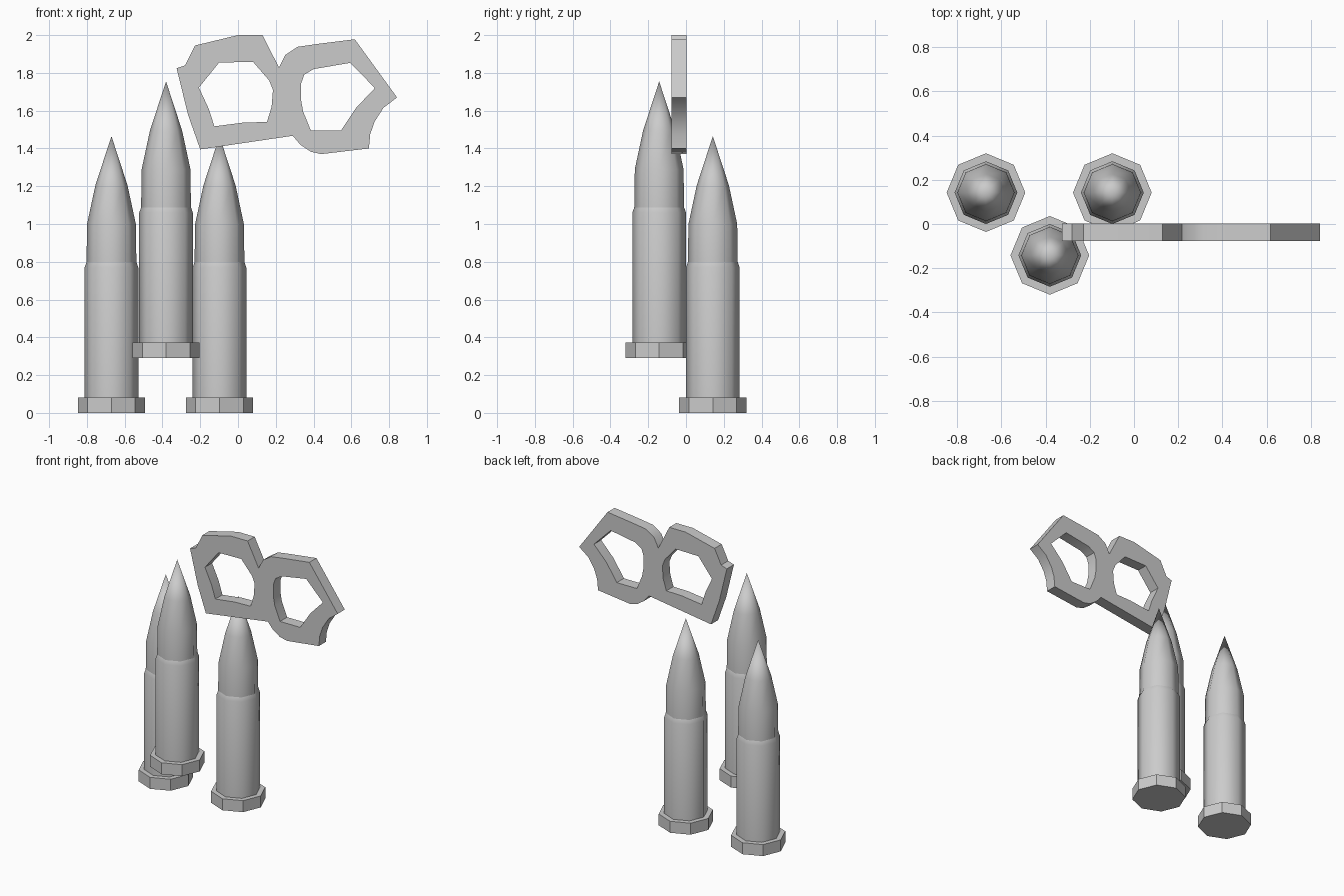
import bpy, bmesh
from math import cos, sin, pi, radians

if "Cube" in bpy.data.objects:
    bpy.data.objects.remove(bpy.data.objects["Cube"])

SIDES = 8


def activate(ob):
    bpy.ops.object.select_all(action='DESELECT')
    ob.select_set(True)
    bpy.context.view_layer.objects.active = ob


def lathe(name, profile, loc, smooth):
    """Revolve (radius, z) points; radius 0 closes to a point."""
    bm = bmesh.new()
    rings = []
    for r, z in profile:
        n = SIDES if r > 0 else 1
        rings.append([bm.verts.new((r * cos(2 * pi * i / SIDES), r * sin(2 * pi * i / SIDES), z))
                      for i in range(n)])
    for a, b in zip(rings, rings[1:]):
        for i in range(SIDES):
            j = (i + 1) % SIDES
            if len(b) == 1:
                f = bm.faces.new((a[i], a[j], b[0]))
            else:
                f = bm.faces.new((a[i], a[j], b[j], b[i]))
            f.smooth = smooth
    bm.faces.new(rings[0][::-1])
    if len(rings[-1]) > 1:
        bm.faces.new(rings[-1])
    me = bpy.data.meshes.new(name)
    bm.to_mesh(me)
    bm.free()
    ob = bpy.data.objects.new(name, me)
    ob.location = loc
    bpy.context.collection.objects.link(ob)
    return ob


# Three cartridges, the middle one raised and set forward
RIM = [(0.178, 0), (0.178, 0.082)]
CASE = [(0.142, 0.07), (0.142, 0.77), (0.132, 0.798)]
BULLET = [(0.132, 0.798), (0.129, 1.0), (0.085, 1.205), (0, 1.465)]
for place, loc in (("left", (-0.67, 0.142, 0)),
                   ("middle", (-0.381, -0.142, 0.29)),
                   ("right", (-0.098, 0.142, 0))):
    lathe("rim_" + place, RIM, loc, False)
    lathe("case_" + place, CASE, loc, True)
    lathe("bullet_" + place, BULLET, loc, True)
    for part in ("case_", "bullet_"):
        activate(bpy.data.objects[part + place])
        bpy.ops.object.shade_smooth_by_angle(angle=radians(60))

# Two-hole link plate: outline and holes as (x, z)
OUTLINE = [(-.325, 1.825), (-.28, 1.84), (-.228, 1.945), (0, 2.0), (.13, 2.0), (.217, 1.828),
           (.25, 1.895), (.315, 1.938), (.42, 1.953), (.618, 1.978), (.842, 1.67), (.77, 1.615),
           (.722, 1.54), (.70, 1.475), (.693, 1.4), (.44, 1.37), (.385, 1.383), (.33, 1.42),
           (.29, 1.467), (-.2, 1.395), (-.265, 1.58)]
HOLE_LEFT = [(-.1, 1.855), (.08, 1.858), (.165, 1.76), (.185, 1.71), (.178, 1.62), (.153, 1.54),
             (.03, 1.537), (-.125, 1.517), (-.155, 1.61), (-.207, 1.722)]
HOLE_RIGHT = [(.333, 1.74), (.35, 1.79), (.4, 1.82), (.593, 1.853), (.725, 1.72), (.625, 1.615),
              (.545, 1.494), (.386, 1.494), (.345, 1.595), (.333, 1.66)]
cu = bpy.data.curves.new("link_outline", 'CURVE')
cu.dimensions = '2D'
cu.fill_mode = 'BOTH'
cu.extrude = 0.04
for pts in (OUTLINE, HOLE_LEFT, HOLE_RIGHT):
    sp = cu.splines.new('POLY')
    sp.points.add(len(pts) - 1)
    for p, (x, z) in zip(sp.points, pts):
        p.co = (x, z, 0, 1)
    sp.use_cyclic_u = True
plate = bpy.data.objects.new("link_plate", cu)
plate.rotation_euler = (pi / 2, 0, 0)
plate.location = (0, -0.037, 0)
bpy.context.collection.objects.link(plate)
activate(plate)
bpy.ops.object.convert(target='MESH')
plate = bpy.context.view_layer.objects.active
bm = bmesh.new()
bm.from_mesh(plate.data)
bmesh.ops.remove_doubles(bm, verts=bm.verts, dist=1e-4)
bmesh.ops.recalc_face_normals(bm, faces=bm.faces)
bm.to_mesh(plate.data)
bm.free()
bpy.ops.object.shade_smooth_by_angle(angle=radians(32))
